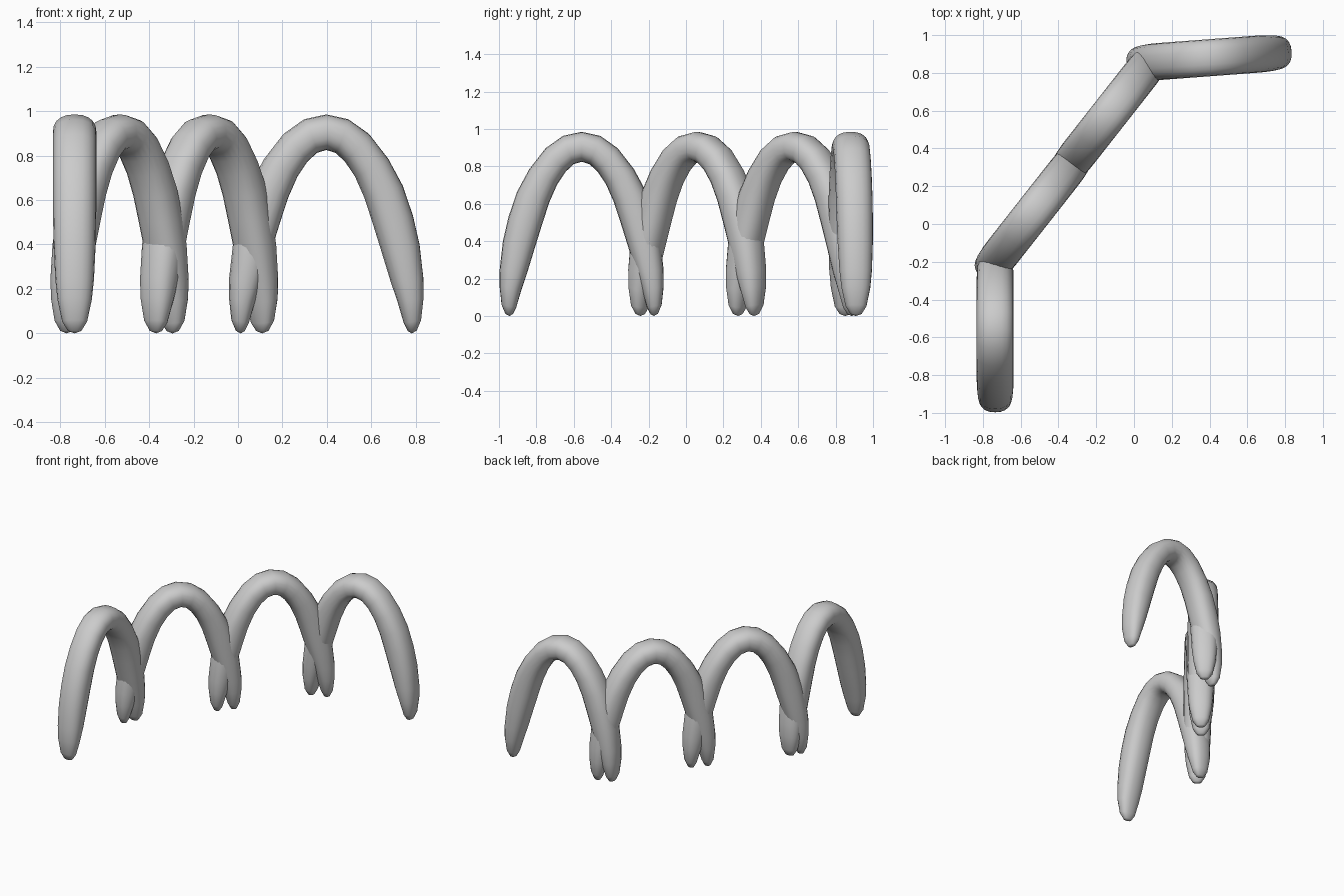
import bpy, bmesh, math
from mathutils import Vector

if "Cube" in bpy.data.objects:
    bpy.data.objects.remove(bpy.data.objects["Cube"])

# Half profile of an arch: outer (s, z), inner (s, z), half width; foot to crown
HALF = [
    ((0.408, 0.012), (0.368, 0.010), 0.030),
    ((0.428, 0.060), (0.350, 0.045), 0.056),
    ((0.439, 0.160), (0.322, 0.140), 0.077),
    ((0.438, 0.250), (0.290, 0.235), 0.087),
    ((0.421, 0.400), (0.247, 0.375), 0.094),
    ((0.391, 0.530), (0.208, 0.500), 0.097),
    ((0.345, 0.665), (0.172, 0.610), 0.098),
    ((0.280, 0.785), (0.130, 0.705), 0.098),
    ((0.193, 0.897), (0.085, 0.772), 0.098),
    ((0.100, 0.963), (0.042, 0.812), 0.098),
]
CROWN = ((0, 0.985), (0, 0.825), 0.098)
SIDES = 20


def flip(p):
    return (-p[0], p[1])


RINGS = HALF + [CROWN] + [(flip(o), flip(i), w) for o, i, w in reversed(HALF)]


def soft(v):
    # slightly squared ellipse
    return math.copysign(abs(v) ** 0.86, v)


def arch(name, centre, direction):
    d = Vector((*direction, 0)).normalized()
    side = Vector((-d.y, d.x, 0))
    c = Vector((*centre, 0))
    bm = bmesh.new()

    def point(s, z, w=0):
        return bm.verts.new(c + d * s + side * w + Vector((0, 0, z)))

    loops = []
    for o, i, w in RINGS:
        o, i = Vector(o), Vector(i)
        mid, half = (o + i) / 2, (o - i) / 2
        loop = []
        for k in range(SIDES):
            a = 2 * math.pi * k / SIDES
            p = mid + half * soft(math.cos(a))
            loop.append(point(p.x, p.y, w * soft(math.sin(a))))
        loops.append(loop)
    for a, b in zip(loops, loops[1:]):
        for k in range(SIDES):
            n = (k + 1) % SIDES
            bm.faces.new((a[k], a[n], b[n], b[k]))
    # pointed foot tips
    for loop, s in ((loops[0], 0.386), (loops[-1], -0.386)):
        tip = point(s, 0)
        for k in range(SIDES):
            bm.faces.new((loop[k], loop[(k + 1) % SIDES], tip))
    bmesh.ops.recalc_face_normals(bm, faces=bm.faces)
    for f in bm.faces:
        f.smooth = True
    me = bpy.data.meshes.new(name)
    bm.to_mesh(me)
    bm.free()
    bpy.context.collection.objects.link(bpy.data.objects.new(name, me))


# Chain of four overlapping arches
arch("left_arch", (-0.735, -0.558), (0, 1))
arch("inner_left_arch", (-0.533, 0.06), (0.475, 0.605))
arch("inner_right_arch", (-0.13, 0.582), (0.475, 0.605))
arch("right_arch", (0.397, 0.88), (1, 0.075))
